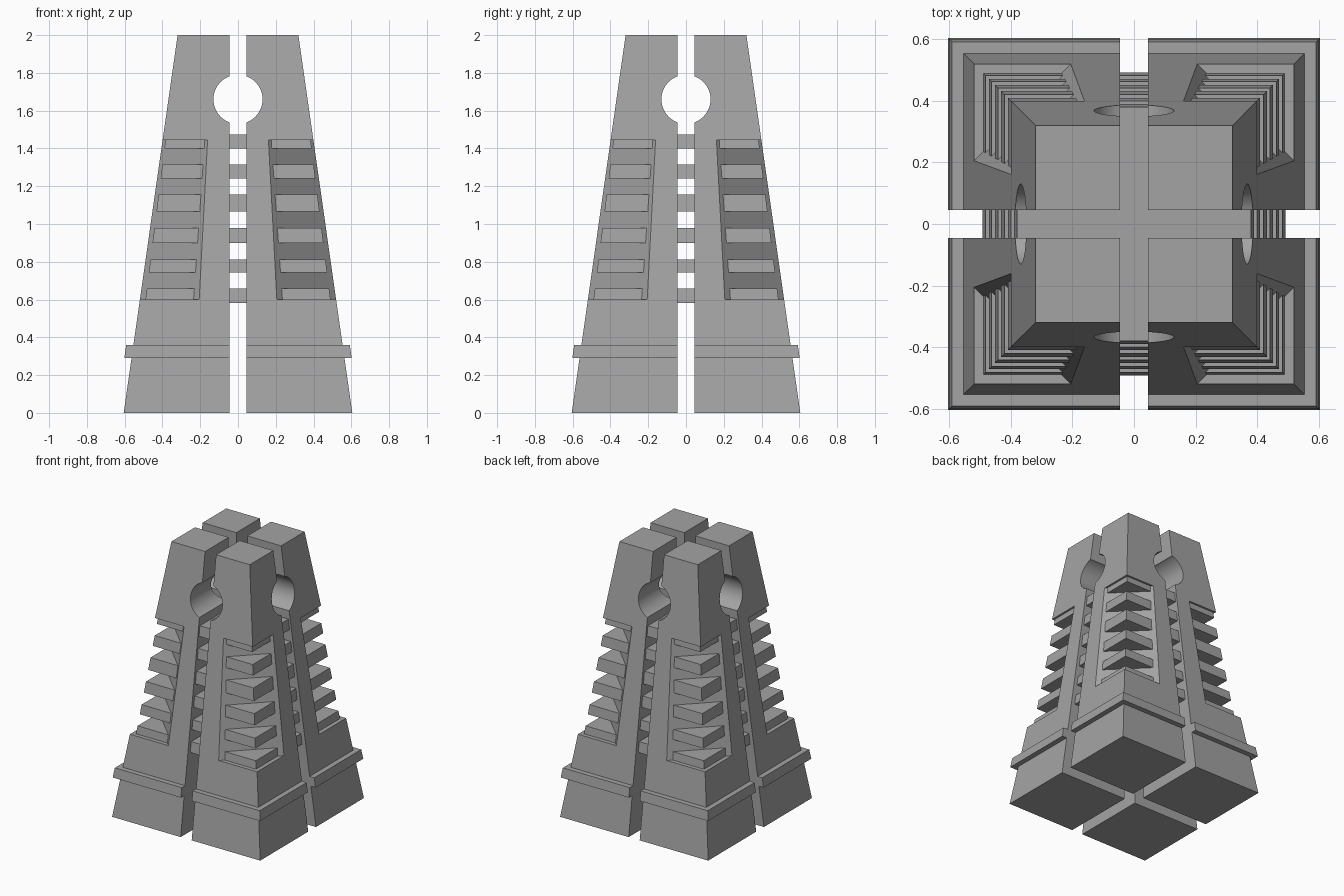
import bpy, bmesh, math
from mathutils import Matrix

cube = bpy.data.objects.get("Cube")
if cube:
    bpy.data.objects.remove(cube, do_unlink=True)

GAP = 0.045      # half width of the cross-shaped slot
BASE, SLOPE = 0.605, 0.1425

grey = bpy.data.materials.new("stone grey")
grey.use_nodes = True
grey.diffuse_color = (0.37, 0.37, 0.37, 1)
grey.node_tree.nodes["Principled BSDF"].inputs["Base Color"].default_value = (0.37, 0.37, 0.37, 1)


def loft(name, rings):
    """Closed solid through a stack of matching point rings."""
    bm = bmesh.new()
    loops = [[bm.verts.new(p) for p in ring] for ring in rings]
    n = len(loops[0])
    for low, high in zip(loops, loops[1:]):
        for i in range(n):
            j = (i + 1) % n
            bm.faces.new((low[i], low[j], high[j], high[i]))
    bm.faces.new(loops[0][::-1])
    bm.faces.new(loops[-1])
    bmesh.ops.recalc_face_normals(bm, faces=bm.faces)
    return finish(name, bm)


def finish(name, bm):
    mesh = bpy.data.meshes.new(name)
    bm.to_mesh(mesh)
    bm.free()
    mesh.materials.append(grey)
    obj = bpy.data.objects.new(name, mesh)
    bpy.context.collection.objects.link(obj)
    return obj


def square(lo, hi, z):
    return [(lo, lo, z), (hi, lo, z), (hi, hi, z), (lo, hi, z)]


def half(z):
    return BASE - SLOPE * z


# One corner pillar with its projecting band
pillars = loft("corner_pillars", [square(GAP, h, z) for h, z in (
    (half(0), 0), (half(0.29), 0.29), (0.602, 0.29),
    (0.592, 0.36), (half(0.36), 0.36), (half(2), 2))])

# Diagonal recess in the outer corner
FAR = 0.8
recess = loft("recess_cutter", [
    [(s - FAR, FAR, z), (FAR, s - FAR, z), (FAR, FAR, z)]
    for s, z in ((0.725, 0.6), (0.56, 1.445))])
cutters = [recess]

# Round holes running through both slots
for name, axis in (("hole_cutter_x", "Y"), ("hole_cutter_y", "X")):
    bm = bmesh.new()
    bmesh.ops.create_cone(bm, cap_ends=True, segments=64, radius1=0.13, radius2=0.13, depth=2,
                          matrix=Matrix.Translation((0, 0, 1.66)) @ Matrix.Rotation(math.pi / 2, 4, axis))
    cutters.append(finish(name, bm))

for cutter in cutters:
    cutter.hide_render = True
    mod = pillars.modifiers.new(cutter.name, "BOOLEAN")
    mod.operation, mod.solver, mod.object = "DIFFERENCE", "EXACT", cutter

# Mirror the pillar to all four corners
mirror = pillars.modifiers.new("four_corners", "MIRROR")
mirror.use_axis = (True, True, False)
mirror.use_mirror_merge = False

bpy.ops.object.select_all(action="DESELECT")
pillars.select_set(True)
bpy.context.view_layer.objects.active = pillars
for mod in list(pillars.modifiers):
    bpy.ops.object.modifier_apply(modifier=mod.name)
for cutter in cutters:
    bpy.data.objects.remove(cutter, do_unlink=True)
bpy.ops.object.shade_smooth_by_angle(angle=math.radians(30))

# Square plates that tie the pillars together and show as fins in the recesses
for i, (bottom, top) in enumerate(((0.582, 0.658), (0.742, 0.812), (0.9, 0.98),
                                   (1.065, 1.155), (1.24, 1.315), (1.4, 1.475))):
    rings = []
    for z in (bottom, top):
        h = 0.492 - 0.125 * (z - 0.582)
        rings.append(square(-h, h, z))
    loft(f"fin_plate_{i + 1}", rings)
